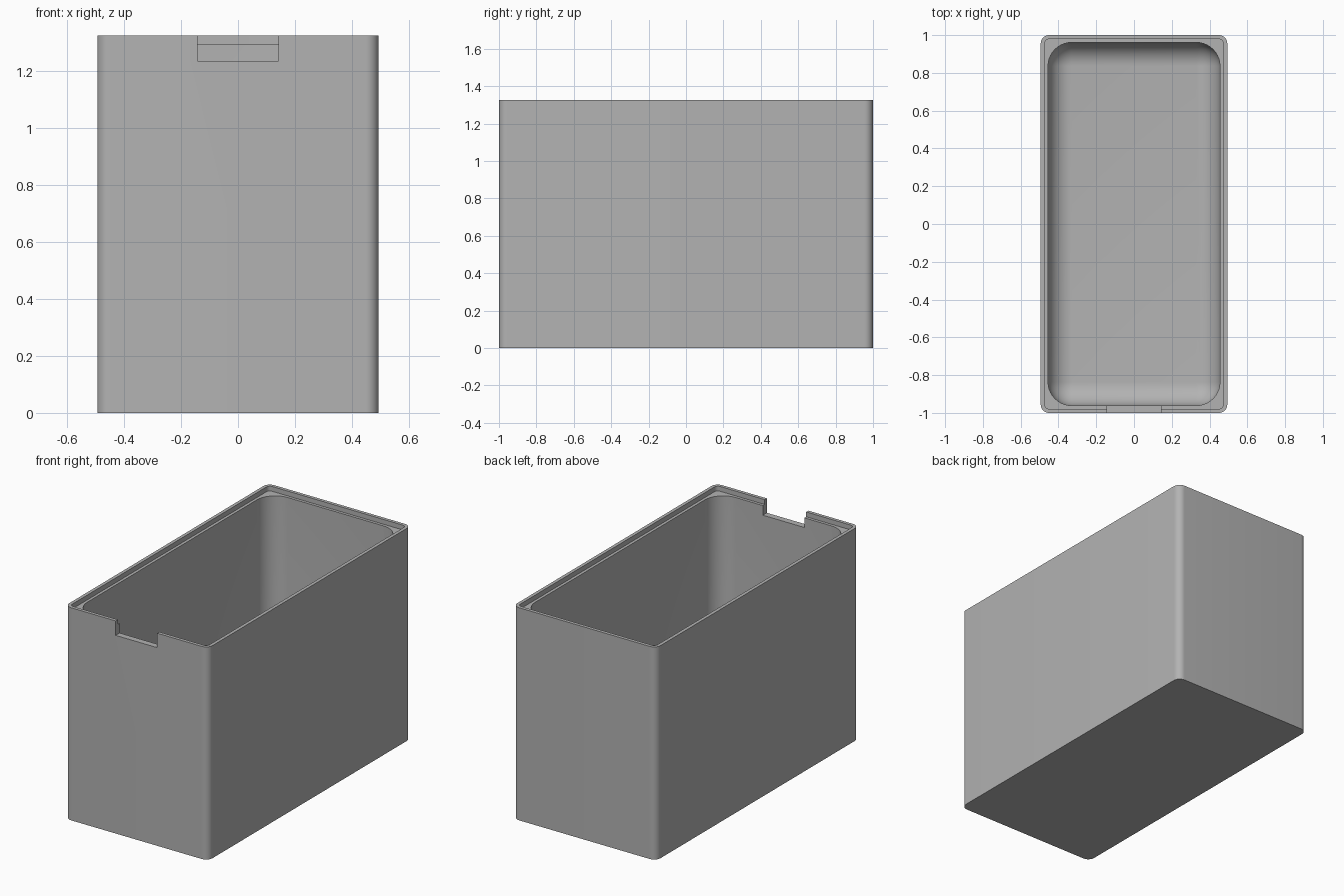
import bpy, bmesh
from math import sin, cos, pi, radians
from mathutils import Vector

if "Cube" in bpy.data.objects:
    bpy.data.objects.remove(bpy.data.objects["Cube"])

HALF_X, HALF_Y, HEIGHT = 0.494, 1.0, 1.325
LEDGE_Z, FLOOR_Z, FILLET = 1.295, 0.04, 0.125
STEPS = 10

grey = bpy.data.materials.new("plain grey")
grey.use_nodes = True
colour = (0.45, 0.45, 0.45, 1)
grey.diffuse_color = colour
grey.node_tree.nodes["Principled BSDF"].inputs["Base Color"].default_value = colour


def ring(bm, inset, radius, z):
    """Rounded rectangle, counter-clockwise, inset from the outer wall."""
    cx, cy = HALF_X - inset - radius, HALF_Y - inset - radius
    verts = []
    for quarter, (sx, sy) in enumerate([(1, 1), (-1, 1), (-1, -1), (1, -1)]):
        for i in range(STEPS + 1):
            a = (quarter + i / STEPS) * pi / 2
            verts.append(bm.verts.new((sx * cx + radius * cos(a),
                                       sy * cy + radius * sin(a), z)))
    return verts


# Box: outer wall, stepped rim, cavity and rounded floor as one loft
bm = bmesh.new()
wall = 0.039
levels = [(0, 0.045, 0), (0, 0.045, HEIGHT),
          (0.021, 0.024, HEIGHT), (0.021, 0.024, LEDGE_Z),
          (wall, FILLET, LEDGE_Z)]
for i in range(STEPS + 1):
    a = i / STEPS * pi / 2
    levels.append((wall + FILLET * (1 - cos(a)), FILLET * cos(a),
                   FLOOR_Z + FILLET * (1 - sin(a))))
rings = [ring(bm, *level) for level in levels]
for low, high in zip(rings, rings[1:]):
    for i in range(len(low)):
        j = (i + 1) % len(low)
        bm.faces.new((low[i], low[j], high[j], high[i]))
bm.faces.new(rings[0][::-1])
bm.faces.new(rings[-1])
bmesh.ops.remove_doubles(bm, verts=bm.verts, dist=0.00005)
bmesh.ops.recalc_face_normals(bm, faces=bm.faces)
mesh = bpy.data.meshes.new("open_box")
bm.to_mesh(mesh)
bm.free()
mesh.materials.append(grey)
box = bpy.data.objects.new("open_box", mesh)
bpy.context.collection.objects.link(box)

# Notch in the front rim
bpy.ops.mesh.primitive_cube_add(size=1, location=(0, -1.0, 1.335))
cutter = bpy.context.object
cutter.name = "notch_cutter"
cutter.scale = (0.286, 0.2, 0.2)
cutter.hide_render = True
cutter.data.materials.append(grey)
notch = box.modifiers.new("notch", 'BOOLEAN')
notch.operation, notch.solver, notch.object = 'DIFFERENCE', 'EXACT', cutter

bpy.ops.object.select_all(action='DESELECT')
box.select_set(True)
bpy.context.view_layer.objects.active = box
bpy.ops.object.modifier_apply(modifier="notch")
bpy.data.objects.remove(cutter)
bpy.ops.object.shade_smooth_by_angle(angle=radians(30))
